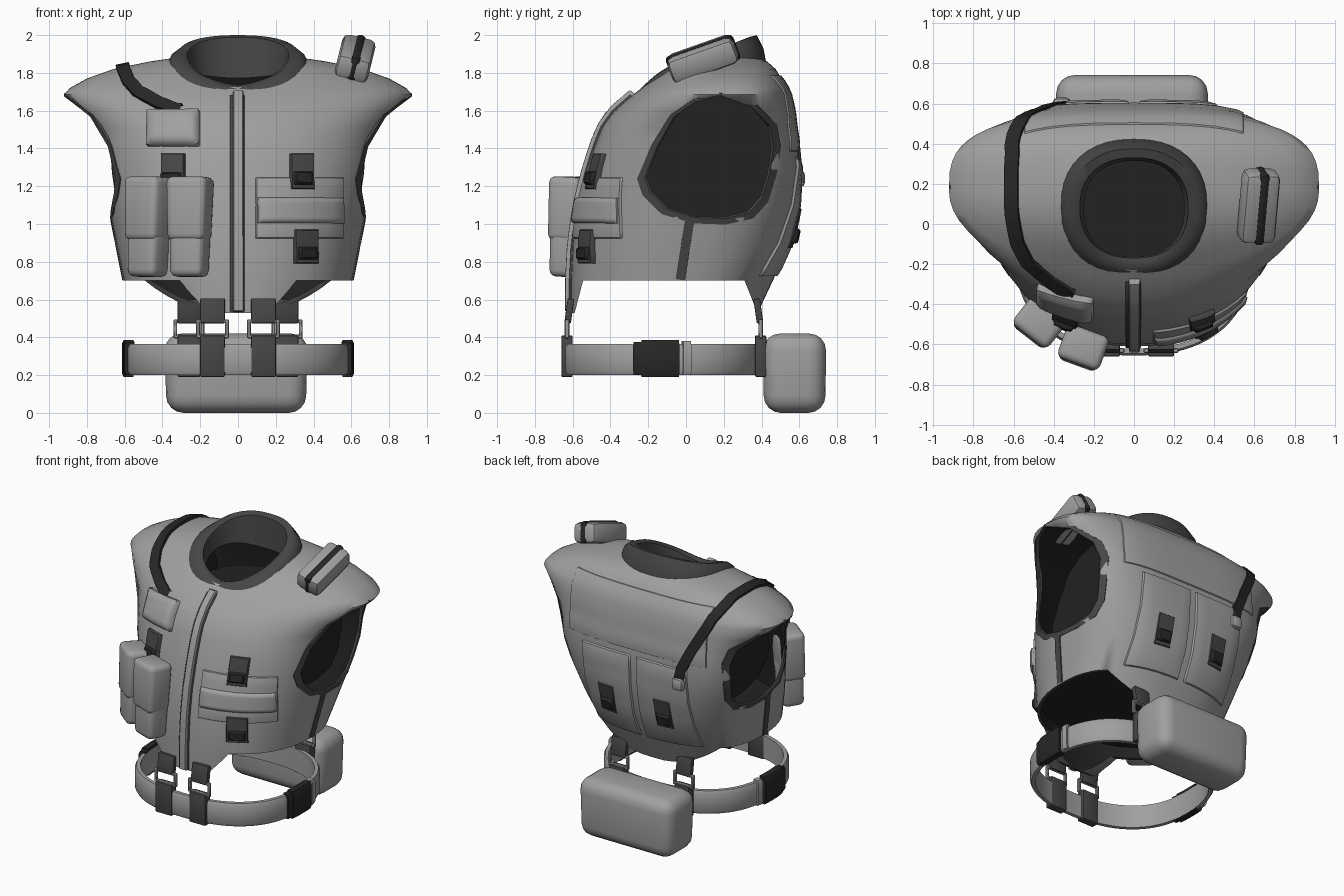
import bpy, bmesh, math
from mathutils import Vector, Euler
from mathutils.bvhtree import BVHTree

if "Cube" in bpy.data.objects:
    bpy.data.objects.remove(bpy.data.objects["Cube"])

def mat(name, v):
    m = bpy.data.materials.new(name)
    m.diffuse_color = (v, v, v, 1)
    m.use_nodes = True
    m.node_tree.nodes["Principled BSDF"].inputs["Base Color"].default_value = m.diffuse_color
    return m
VEST, TRIM = mat("vest grey", .35), mat("trim dark grey", .062)
DARK, INSIDE = mat("strap black", .02), mat("lining black", .016)
METAL = mat("metal grey", .33)

def finish(name, bm, mats, angle=40):
    me = bpy.data.meshes.new(name)
    bm.to_mesh(me)
    bm.free()
    for m in mats:
        me.materials.append(m)
    me.shade_smooth()
    me.set_sharp_from_angle(angle=math.radians(angle))
    ob = bpy.data.objects.new(name, me)
    bpy.context.collection.objects.link(ob)
    return ob

def grid(rows, wrap=False):
    bm = bmesh.new()
    vs = [[bm.verts.new(p) for p in r] for r in rows]
    for a, b in zip(vs, vs[1:]):
        n = len(a)
        for i in range(n if wrap else n - 1):
            j = (i + 1) % n
            bm.faces.new((a[i], a[j], b[j], b[i]))
    bm.normal_update()
    return bm

def face_towards(bm, d):
    if sum(f.normal.dot(d) * f.calc_area() for f in bm.faces) < 0:
        bmesh.ops.reverse_faces(bm, faces=bm.faces[:])
        bm.normal_update()
    return bm

def box(name, loc, size, m, rot=(0, 0, 0), bevel=.01, seg=2, taper=1):
    bm = bmesh.new()
    bmesh.ops.create_cube(bm, size=1)
    for v in bm.verts:
        k = taper if v.co.z < 0 else 1
        v.co = Vector((v.co.x * size[0] * k, v.co.y * size[1] * k, v.co.z * size[2]))
    bmesh.ops.bevel(bm, geom=bm.edges[:], offset=bevel, segments=seg, profile=.5, affect='EDGES')
    bm.transform(Euler([math.radians(a) for a in rot]).to_matrix().to_4x4())
    bmesh.ops.translate(bm, verts=bm.verts[:], vec=loc)
    return finish(name, bm, [m])

def power(c, n):
    return math.copysign(abs(c) ** (2 / n), c)

# --- vest body: stacked sections (z, half width, front y, back y, middle y, back squareness)
SECTIONS = [(.53, .50, -.61, .38, -.05, 2.5), (.70, .605, -.61, .46, -.03, 2.5), (.90, .645, -.60, .55, 0, 2.8),
            (1.1, .685, -.57, .59, .05, 3.3), (1.3, .72, -.52, .60, .07, 4), (1.45, .74, -.47, .59, .09, 4),
            (1.51, .775, -.445, .58, .10, 3.7), (1.6, .85, -.38, .57, .13, 3.3), (1.685, .922, -.28, .55, .17, 3),
            (1.72, .89, -.235, .535, .18, 3), (1.77, .80, -.17, .505, .18, 3), (1.82, .66, -.105, .475, .18, 3),
            (1.86, .47, -.03, .43, .18, 2.6), (1.885, .30, .02, .37, .19, 2.3)]
def section(z, a, yf, yb, yc, nb, n=56):
    out = []
    for i in range(n):
        t = math.tau * i / n
        c, s = math.cos(t), math.sin(t)
        e = nb if s > 0 else (2.05 if z > 1.47 else 2.2)
        out.append((a * power(c, e), yc + (yb - yc if s > 0 else yc - yf) * power(s, e), z))
    return out
body_bm = grid([section(*s) for s in SECTIONS], wrap=True)
BVH = BVHTree.FromBMesh(body_bm)
body = finish("vest_body", body_bm, [VEST, TRIM, INSIDE])

ARM = [(.18, 1.68), (.05, 1.65), (-.06, 1.57), (-.15, 1.41), (-.215, 1.25), (-.19, 1.17), (-.1, 1.08),
       (.05, 1.035), (.2, 1.03), (.33, 1.06), (.4, 1.14), (.44, 1.27), (.46, 1.41), (.44, 1.52), (.35, 1.62)]
HEM = [(-.545, .70), (.31, .70), (.41, .45), (-.61, .45)]
NECK = [(.29 * math.cos(math.tau * i / 32), .065 + .295 * math.sin(math.tau * i / 32)) for i in range(32)]
def prism(name, a, b):
    bm = grid([a, b], wrap=True)
    bm.verts.ensure_lookup_table()
    n = len(a)
    bm.faces.new(bm.verts[:n])
    bm.faces.new(bm.verts[n:])
    bmesh.ops.recalc_face_normals(bm, faces=bm.faces[:])
    for f in bm.faces:
        f.material_index = 1
    return finish(name, bm, [VEST, TRIM, INSIDE])
cutters = [prism("cut_arm", [(s * .35, y, z) for y, z in ARM], [(s * 1.5, y, z) for y, z in ARM]) for s in (-1, 1)]
cutters.append(prism("cut_hem", [(-1.5, y, z) for y, z in HEM], [(1.5, y, z) for y, z in HEM]))
cutters.append(prism("cut_neck", [(x, y, 1.55) for x, y in NECK], [(x, y, 2.3) for x, y in NECK]))
so = body.modifiers.new("thickness", 'SOLIDIFY')
so.thickness, so.offset, so.material_offset, so.material_offset_rim = .02, -1, 2, 1
for c in cutters:
    b = body.modifiers.new("cut", 'BOOLEAN')
    b.object, b.operation, b.solver = c, 'DIFFERENCE', 'EXACT'
bpy.context.view_layer.objects.active = body
for m in [m.name for m in body.modifiers]:
    bpy.ops.object.modifier_apply(modifier=m)
for c in cutters:
    bpy.data.objects.remove(c)
body.data.set_sharp_from_angle(angle=math.radians(65))

# --- dark lining that closes the arm, neck and waist openings
def lining(name, pts, d):
    bm = bmesh.new()
    bm.faces.new([bm.verts.new(p) for p in pts])
    bm.normal_update()
    finish(name, face_towards(bm, Vector(d)), [INSIDE])
for s, tag in ((-1, "right"), (1, "left")):
    lining("arm_lining_" + tag, [(s * .5, .13 + (y - .13) * 1.08, 1.36 + (z - 1.36) * 1.06) for y, z in ARM], (s, 0, 0))
lining("neck_lining", [(x * 1.1, .09 + (y - .09) * 1.1, 1.6) for x, y in NECK], (0, 0, 1))
lining("waist_lining", [(x * .96, y * .96, .78) for x, y, z in section(.78, .62, -.605, .495, -.02, 2.6)], (0, 0, -1))

# --- helpers that lay parts onto the body surface
def cast(o, d):
    co, no, _, _ = BVH.ray_cast(Vector(o), Vector(d))
    if co is None:
        co, no, _, _ = BVH.find_nearest(Vector(o))
    return co, (-no if no.dot(Vector(d)) > 0 else no)

def patch(name, side, u, z, t, m, n=8, edge=.02):
    """Raised panel on the front (side -1) or back (side 1)."""
    def steps(a, b):
        inner = [(a + edge + (b - a - 2 * edge) * i / n, 1) for i in range(n + 1)]
        return [(a, 0), (a + edge * .2, .65)] + inner + [(b - edge * .2, .65), (b, 0)]
    rows = []
    for zz, kz in steps(*z):
        row = []
        for uu, ku in steps(*u):
            co, no = cast((uu, side * 3, zz), (0, -side, 0))
            k = min(kz, ku)
            row.append(co + no * (t * k if k else -.008))
        rows.append(row)
    return finish(name, face_towards(grid(rows), Vector((0, side, 0))), [m], 50)

def ribbon(name, pts, w, t, m, sub=4):
    """Strap that follows the nearest body surface."""
    pts = [Vector(p) for p in pts]
    path = [a.lerp(b, i / sub) for a, b in zip(pts, pts[1:]) for i in range(sub)] + [pts[-1]]
    hits = [BVH.find_nearest(p)[:2] for p in path]
    rows, mean = [], Vector()
    for i, (co, no) in enumerate(hits):
        if no.dot(co - Vector((0, .05, 1.2))) < 0:
            no = -no
        tan = hits[min(i + 1, len(hits) - 1)][0] - hits[max(i - 1, 0)][0]
        s = tan.cross(no).normalized() * w / 2
        rows.append([co - s - no * .01, co - s + no * t, co + s + no * t, co + s - no * .01])
        mean += no
    return finish(name, face_towards(grid(rows), mean), [m])

# armhole rims and side seams
for s, tag in ((-1, "right"), (1, "left")):
    rows = []
    for k, off in ((.98, -.004), (1.0, .006), (1.12, .005), (1.13, -.01)):
        row = []
        for y, z in ARM:
            co, no = cast((s * 3, .13 + (y - .13) * k, 1.36 + (z - 1.36) * (1 + (k - 1) * (.3 if z > 1.4 else .8))), (-s, 0, 0))
            row.append(co + no * off)
        rows.append(row)
    finish("armhole_rim_" + tag, face_towards(grid(rows, wrap=True), Vector((s, 0, 0))), [TRIM])
    ribbon("side_seam_" + tag, [(s * .66, .02, 1.02), (s * .64, 0, .9), (s * .61, -.03, .705)], .05, .006, TRIM)

# --- collar
rows = [[] for _ in range(5)]
for i in range(40):
    t = math.tau * i / 40
    c, s = math.cos(t), math.sin(t)
    x, y = power(c, 2.3), power(s, 2.3)
    base = cast((.37 * x, .08 + .345 * y, 3), (0, 0, -1))[0]
    top = 1.735 + .265 * ((1 + s) / 2) ** .65
    rows[0].append((base.x, base.y, base.z - .012))
    rows[1].append((.355 * x, .085 + .325 * y, max(base.z + .015, base.z * .5 + top * .5)))
    rows[2].append((.315 * x, .085 + .29 * y, top))
    rows[3].append((.27 * x, .08 + .25 * y, top - .012))
    rows[4].append((.25 * x, .075 + .24 * y, min(base.z, top) - .09))
finish("collar", face_towards(grid(rows, wrap=True), Vector((0, 0, 1))), [TRIM], 60)

# --- front zip
patch("zip_backing", -1, (-.042, .036), (.535, 1.68), .010, TRIM, 14, .006)
patch("zip_placket", -1, (-.026, .030), (.535, 1.69), .03, VEST, 14, .006)

# --- front pockets, clips
patch("chest_pocket_flap", -1, (-.48, -.20), (1.41, 1.60), .05, VEST, 8, .035)
patch("front_pocket", -1, (.09, .56), (.92, 1.25), .018, VEST, 8, .04)
patch("front_pocket_band", -1, (.10, .55), (1.0, 1.14), .036, VEST)
def clip(name, side, x, z0, z1):
    patch(name + "_tab", side, (x - .062, x + .062), (z0, z1), .028, TRIM, 3, .006)
    patch(name + "_buckle", side, (x - .05, x + .05), (z0 + .02, z0 + (z1 - z0) * .5), .048, DARK, 3, .012)
clip("clip_upper_right", -1, -.34, 1.17, 1.37)
clip("clip_upper_left", -1, .335, 1.18, 1.37)
clip("clip_lower_left", -1, .355, .79, .97)

# --- magazine pouches
for i, (x, y, r) in enumerate([(-.475, -.50, -38), (-.255, -.625, -20)]):
    box(f"front_pouch_{i}", (x, y, .89), (.20, .16, .34), VEST, (-3, 0, r), .035, 3, .92)
    box(f"front_pouch_flap_{i}", (x, y + .005, 1.08), (.225, .18, .34), VEST, (-3, 0, r), .035, 3, .92)

# --- back panels
patch("back_yoke", 1, (-.55, .55), (1.38, 1.79), .012, VEST, 10, .04)
for s in (-1, 1):
    patch(f"back_panel_{s}", 1, (min(s * .02, s * .42), max(s * .02, s * .42)), (.72, 1.35), .02, VEST, 8, .05)
    clip(f"back_clip_{s}", 1, s * .22, .88, 1.09)

# --- shoulder strap
ribbon("shoulder_strap", [(-.31, -.38, 1.62), (-.42, -.30, 1.65), (-.53, -.19, 1.70), (-.58, -.10, 1.76),
       (-.61, .05, 1.83), (-.61, .25, 1.83), (-.59, .42, 1.76), (-.53, .52, 1.65), (-.45, .57, 1.5),
       (-.38, .60, 1.35), (-.36, .60, 1.26)], .07, .02, DARK)
box("strap_end", (-.36, .60, 1.24), (.09, .06, .09), VEST, bevel=.025)

# --- shoulder light
box("shoulder_light", (.62, .09, 1.875), (.18, .37, .14), VEST, (20, 14, 0), .035, 2)
box("shoulder_light_band", (.625, .09, 1.877), (.055, .38, .15), DARK, (20, 14, 0), .025, 2)

# --- belt
def band(name, a0, a1, z0, z1, off, m, n=40):
    rows = []
    for i in range(n + 1):
        t = math.radians(a0 + (a1 - a0) * i / n)
        x, y = power(math.cos(t), 2.4), power(math.sin(t), 2.4)
        p = lambda o, z: ((.575 + o) * x, -.12 + (.515 + o) * y, z)
        h = .02
        rows.append([p(-.015, z0), p(off - .01, z0), p(off, z0 + h), p(off, z1 - h), p(off - .01, z1), p(-.015, z1)])
    bm = grid(rows, wrap=True)
    bmesh.ops.holes_fill(bm, edges=[e for e in bm.edges if e.is_boundary])
    bmesh.ops.recalc_face_normals(bm, faces=bm.faces[:])
    finish(name, bm, [m], 50)
band("belt", 0, 359.99, .20, .365, .02, VEST, 72)
for a, f, tag in ((0, 1, "left"), (180, -1, "right")):
    band("belt_joiner_" + tag, a - f * 9, a + f * 6, .19, .385, .04, DARK, 10)
    band("belt_joiner_end_" + tag, a + f * 8, a + f * 12, .20, .38, .035, VEST, 4)
    band("belt_joiner_front_" + tag, a - f * 13, a - f * 9, .20, .375, .038, DARK, 4)

# --- hangers between vest and belt
def hanger(name, x, y, side, w):
    box(name + "_loop", (x, y, .30), (w, .06, .22), TRIM, bevel=.008)
    box(name + "_tab", (x, y - side * .012, .54), (w, .035, .13), TRIM, (side * 8, 0, 0), .006)
    for dx in (-1, 1):
        box(name + "_ring_side", (x + dx * (w / 2 + .012), y, .445), (.02, .024, .10), METAL, bevel=.005, seg=1)
    for z in (.405, .485):
        box(name + "_ring_bar", (x, y, z), (w + .04, .024, .02), METAL, bevel=.005, seg=1)
for s in (-1, 1):
    hanger("front_hanger", s * .135, -.63, -1, .13)
    hanger("back_hanger", s * .26, .395, 1, .12)

# --- rear pouch
box("rear_pouch", (-.01, .575, .21), (.76, .335, .42), VEST, (0, 0, 0), .09, 4, .97)
